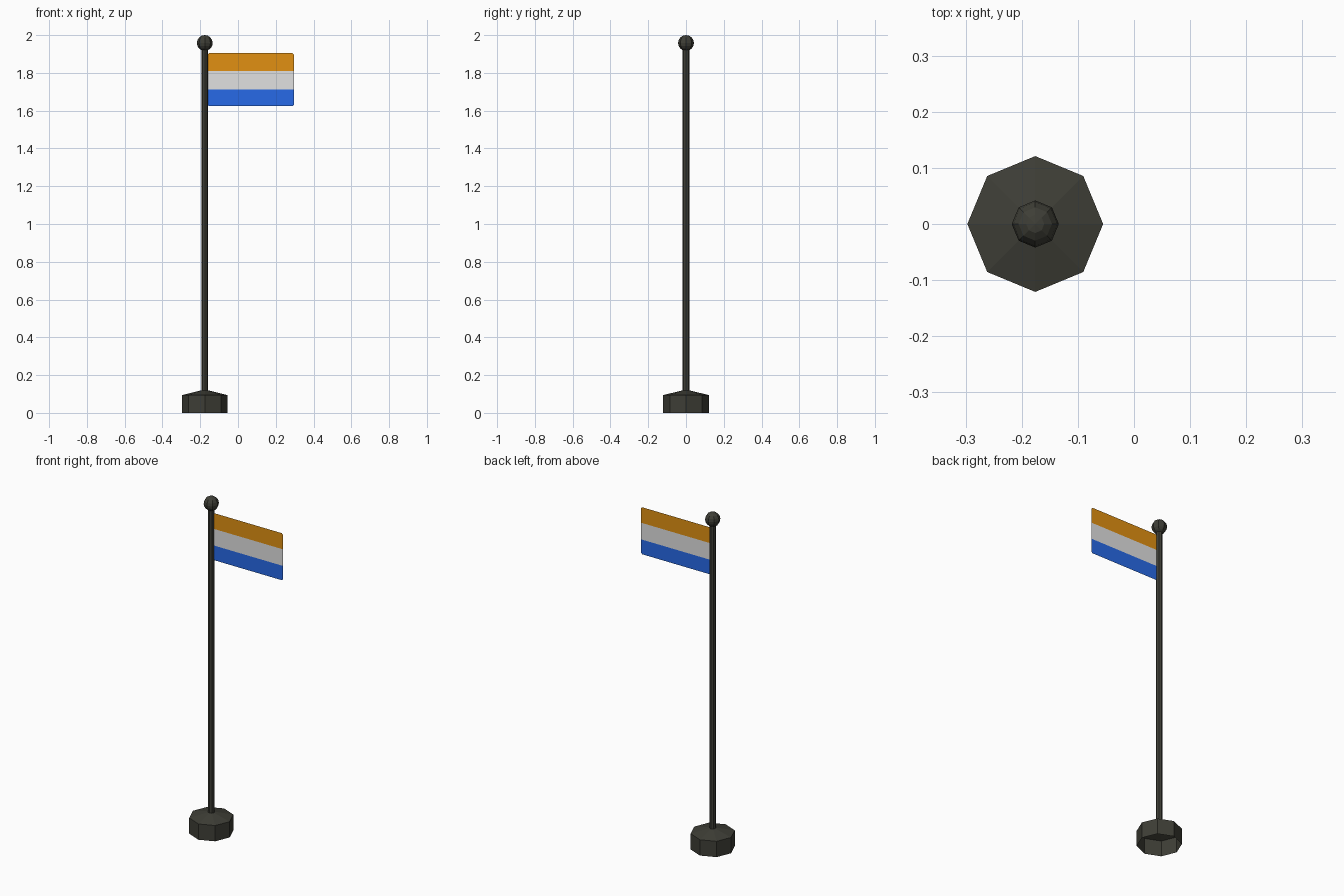
import bpy, bmesh, math

if "Cube" in bpy.data.objects:
    bpy.data.objects.remove(bpy.data.objects["Cube"])

POLE_X = -0.176


def material(name, rgb):
    m = bpy.data.materials.new(name)
    m.diffuse_color = (*rgb, 1)
    m.use_nodes = True
    m.node_tree.nodes["Principled BSDF"].inputs["Base Color"].default_value = m.diffuse_color
    return m


metal = material("dark metal", (0.048, 0.048, 0.037))
stripes = [material("blue", (0.021, 0.15, 0.83)),
           material("white", (0.75, 0.75, 0.75)),
           material("orange", (0.75, 0.28, 0.006))]


def make(name, bm, mats):
    mesh = bpy.data.meshes.new(name)
    bm.to_mesh(mesh)
    bm.free()
    for m in mats:
        mesh.materials.append(m)
    obj = bpy.data.objects.new(name, mesh)
    bpy.context.collection.objects.link(obj)
    return obj


def lathe(name, profile, sides=8):
    """Flat-sided turned part around the pole axis; radius 0 closes to a point."""
    bm = bmesh.new()
    rings = []
    for r, z in profile:
        n = sides if r > 0 else 1
        rings.append([bm.verts.new((POLE_X + r * math.cos(math.tau * i / sides),
                                    r * math.sin(math.tau * i / sides), z))
                      for i in range(n)])
    for a, b in zip(rings, rings[1:]):
        for i in range(sides):
            j = (i + 1) % sides
            quad = [a[i % len(a)], a[j % len(a)], b[j % len(b)], b[i % len(b)]]
            bm.faces.new(list(dict.fromkeys(quad)))
    return make(name, bm, [metal])


# Hollow foot with a shallow conical top
lathe("base", [(0.121, 0), (0.121, 0.094), (0, 0.124)])

# Pole
lathe("pole", [(0.018, 0.11), (0.018, 1.94)])

# Ball on top
R, RINGS = 0.042, 8
lathe("finial_ball", [(R * math.sin(math.pi * k / RINGS) if 0 < k < RINGS else 0,
                       1.958 - R * math.cos(math.pi * k / RINGS))
                      for k in range(RINGS + 1)])

# Thin flag with clipped corners, cut into three stripes coloured by height
X0, X1, Z0, Z1, C = -0.16, 0.296, 1.624, 1.904, 0.007
CUTS = (1.711, 1.81)
bm = bmesh.new()
outline = [(X0 + C, Z0), (X1 - C, Z0), (X1, Z0 + C), (X1, Z1 - C),
           (X1 - C, Z1), (X0 + C, Z1), (X0, Z1 - C), (X0, Z0 + C)]
bm.faces.new([bm.verts.new((x, 0, z)) for x, z in outline])
for z in CUTS:
    bmesh.ops.bisect_plane(bm, geom=bm.verts[:] + bm.edges[:] + bm.faces[:],
                           plane_co=(0, 0, z), plane_no=(0, 0, 1))
for f in bm.faces:
    f.material_index = sum(f.calc_center_median().z > z for z in CUTS)
make("flag", bm, stripes)
